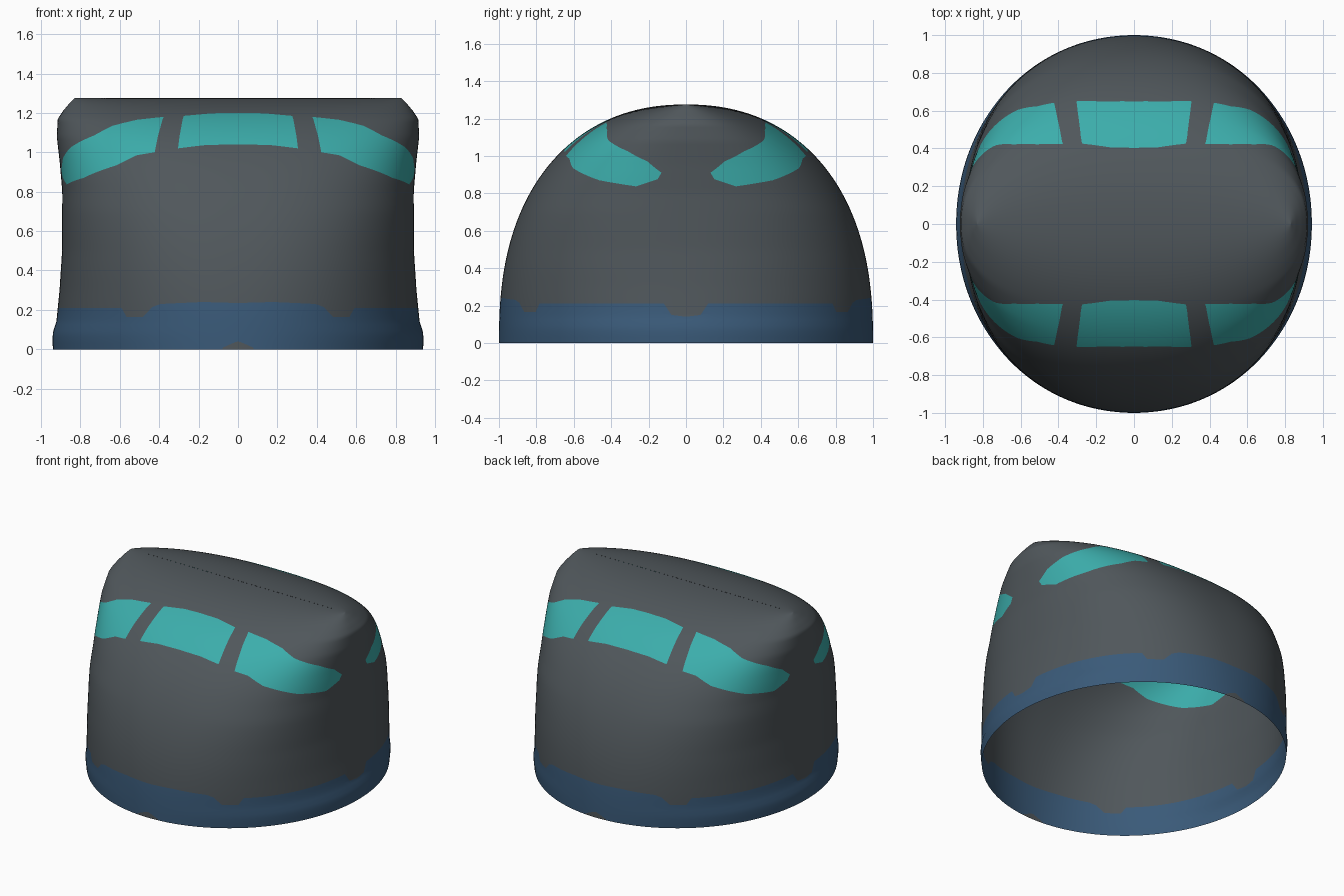
import bpy, bmesh, math
from mathutils import Vector

if "Cube" in bpy.data.objects:
    bpy.data.objects.remove(bpy.data.objects["Cube"])

HEIGHT = 1.275
QUARTER = math.pi / 2
COLS, ROWS = 48, 64
# Half width against height
WIDTHS = [(0, .94), (.08, .942), (.14, .922), (.3, .906), (.5, .893), (.8, .892),
          (.95, .905), (1.08, .92), (1.17, .915), (1.21, .888), (1.25, .855), (HEIGHT, .83)]


def material(name, rgb):
    m = bpy.data.materials.new(name)
    m.use_nodes = True
    m.diffuse_color = (*rgb, 1)
    bsdf = next(n for n in m.node_tree.nodes if n.type == 'BSDF_PRINCIPLED')
    bsdf.inputs["Base Color"].default_value = (*rgb, 1)
    return m


def half_width(z):
    for (z0, w0), (z1, w1) in zip(WIDTHS, WIDTHS[1:]):
        if z <= z1:
            return w0 + (w1 - w0) * (z - z0) / (z1 - z0)
    return WIDTHS[-1][1]


def half_depth(z):
    return max(0, 1 - (min(z, HEIGHT) / HEIGHT) ** 2.4) ** (1 / 2.2)


def power(z):
    return 2 + 0.4 * min(1, z / 0.7)


def to_shell(t, z):
    """Wrap a flat point (angle from front, height) onto the shell."""
    e = 2 / power(z)
    return Vector((half_width(z) * max(0, math.sin(t)) ** e,
                   -half_depth(z) * max(0, math.cos(t)) ** e, z))


def to_flat(x, y, z):
    h = power(z) / 2
    return (math.atan2((x / half_width(z)) ** h, (y / half_depth(z)) ** h), z)


def inside(pt, poly):
    hit = False
    for (ax, az), (bx, bz) in zip(poly, poly[1:] + poly[:1]):
        if (az > pt.z) != (bz > pt.z) and pt.x < ax + (pt.z - az) * (bx - ax) / (bz - az):
            hit = not hit
    return hit


def cut_outline(bm, poly):
    """Score the flat sheet along each side of an outline."""
    for a, b in zip(poly, poly[1:] + poly[:1]):
        pad = 0.005
        lo_t, hi_t = min(a[0], b[0]) - pad, max(a[0], b[0]) + pad
        lo_z, hi_z = min(a[1], b[1]) - pad, max(a[1], b[1]) + pad
        faces = []
        for f in bm.faces:
            ts = [v.co.x for v in f.verts]
            zs = [v.co.z for v in f.verts]
            if max(ts) > lo_t and min(ts) < hi_t and max(zs) > lo_z and min(zs) < hi_z:
                faces.append(f)
        geom = set(faces)
        for f in faces:
            geom.update(f.edges)
            geom.update(f.verts)
        bmesh.ops.bisect_plane(bm, geom=list(geom), dist=1e-5, plane_co=(a[0], 0, a[1]),
                               plane_no=(b[1] - a[1], 0, a[0] - b[0]))


# Window outlines as (x, depth, height) on one quarter
centre_window = [to_flat(*p) for p in [
    (0, .64, 1.04), (.16, .64, 1.037), (.3, .64, 1.02), (.265, .41, 1.185),
    (.13, .41, 1.198), (0, .41, 1.2)]]
side_window = [to_flat(*p) for p in [
    (.365, .41, 1.18), (.415, .63, 1.0), (.52, .63, .985), (.6, .59, .935), (.76, .45, .87),
    (.85, .26, .837), (.88, .15, .875), (.89, .13, .91), (.87, .2, .97), (.82, .3, 1.025),
    (.72, .41, 1.085), (.62, .41, 1.135), (.5, .41, 1.165)]]
# Base band outline as (degrees, height), with its notches
band = [(math.radians(d), z) for d, z in [
    (0, .04), (1, .035), (4.5, .01), (5, 0), (90, 0), (90, .14), (86, .15), (84, .21),
    (39, .21), (37, .165), (30.5, .165), (27, .215), (24, .23), (10, .24), (0, .235)]]

# Flat quarter sheet, cut and coloured, then wrapped
bm = bmesh.new()
rows = [[bm.verts.new((QUARTER * i / COLS, 0, HEIGHT * math.sin(QUARTER * j / ROWS)))
         for i in range(COLS + 1)] for j in range(ROWS + 1)]
for low, high in zip(rows, rows[1:]):
    for i in range(COLS):
        bm.faces.new((low[i], low[i + 1], high[i + 1], high[i]))
regions = [(band, 1), (centre_window, 2), (side_window, 2)]
for poly, _ in regions:
    cut_outline(bm, poly)
for f in bm.faces:
    f.smooth = True
    c = f.calc_center_median()
    for poly, index in regions:
        if inside(c, poly):
            f.material_index = index
for v in bm.verts:
    v.co = to_shell(v.co.x, v.co.z)

mesh = bpy.data.meshes.new("cockpit_shell")
bm.to_mesh(mesh)
bm.free()
for m in (material("dark grey", (.08, .095, .105)),
          material("navy blue", (.042, .102, .19)),
          material("teal glass", (.045, .42, .41))):
    mesh.materials.append(m)
shell = bpy.data.objects.new("cockpit_shell", mesh)
bpy.context.collection.objects.link(shell)

# Mirror the quarter to all four sides
mirror = shell.modifiers.new("Mirror", 'MIRROR')
mirror.use_axis = (True, True, False)
mirror.merge_threshold = 0.0005

bpy.ops.object.select_all(action='DESELECT')
shell.select_set(True)
bpy.context.view_layer.objects.active = shell
bpy.ops.object.shade_smooth_by_angle(angle=math.radians(50))
